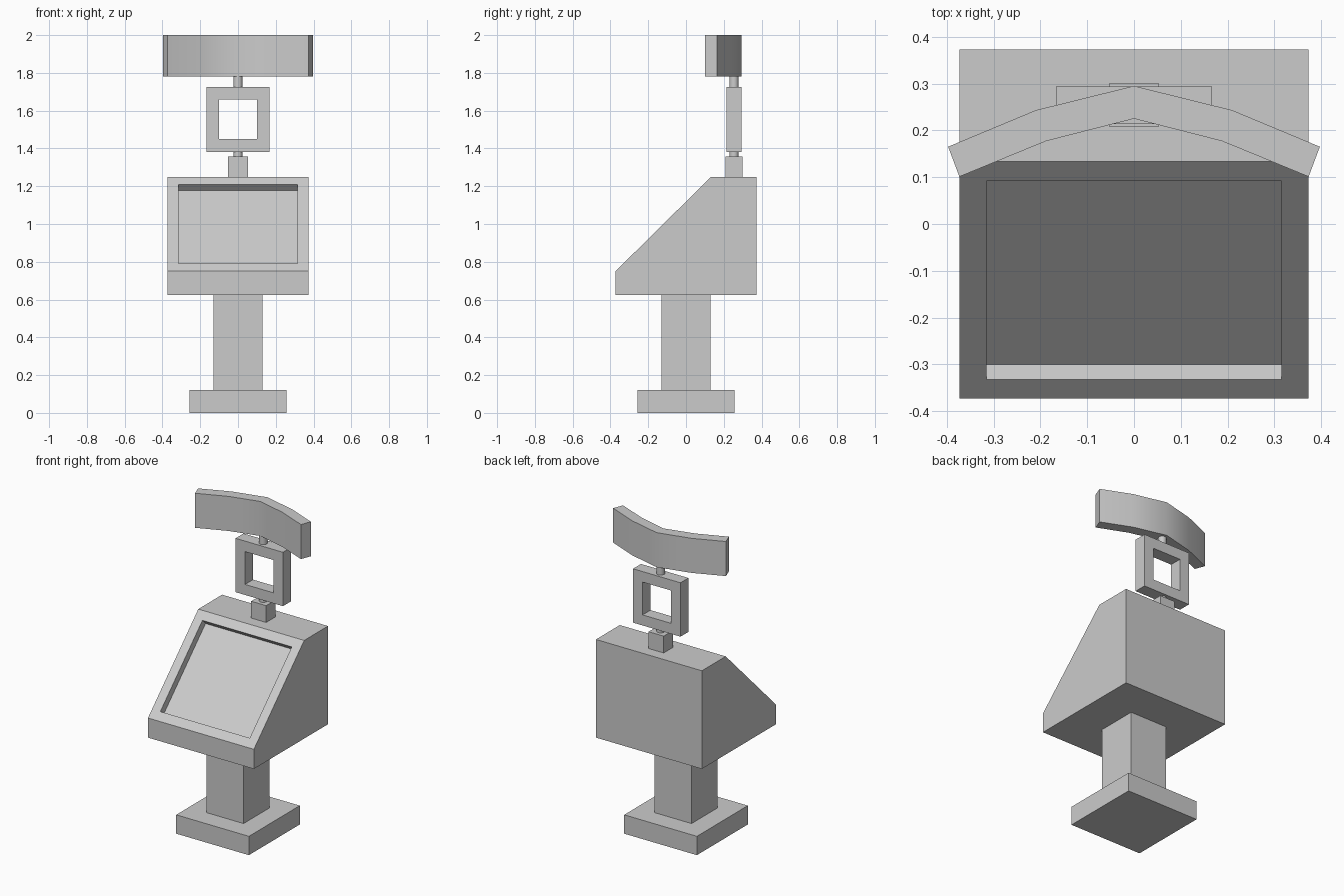
import bpy, bmesh
from mathutils import Vector

if "Cube" in bpy.data.objects:
    bpy.data.objects.remove(bpy.data.objects["Cube"])


def finish(name, bm):
    bmesh.ops.recalc_face_normals(bm, faces=bm.faces[:])
    mesh = bpy.data.meshes.new(name)
    bm.to_mesh(mesh)
    bm.free()
    obj = bpy.data.objects.new(name, mesh)
    bpy.context.collection.objects.link(obj)
    return obj


def prism(points, offset):
    """Extrude a closed 3D outline along offset."""
    bm = bmesh.new()
    face = bm.faces.new([bm.verts.new(p) for p in points])
    res = bmesh.ops.extrude_face_region(bm, geom=[face], use_keep_orig=True)
    verts = [g for g in res["geom"] if isinstance(g, bmesh.types.BMVert)]
    bmesh.ops.translate(bm, verts=verts, vec=offset)
    bmesh.ops.recalc_face_normals(bm, faces=bm.faces[:])
    return bm


def box(hx, y0, y1, z0, z1):
    return prism([(-hx, y0, z0), (hx, y0, z0), (hx, y1, z0), (-hx, y1, z0)], (0, 0, z1 - z0))


def smooth(obj, angle):
    bpy.ops.object.select_all(action='DESELECT')
    bpy.context.view_layer.objects.active = obj
    obj.select_set(True)
    bpy.ops.object.shade_smooth_by_angle(angle=angle)


# Foot, column and neck block
finish("base_plate", box(0.256, -0.256, 0.256, 0, 0.12))
finish("column", box(0.131, -0.131, 0.131, 0.12, 0.625))
finish("neck_block", box(0.053, 0.208, 0.30, 1.25, 1.357))

# Sloped console with recessed screen
profile = [(-0.373, 0.625), (0.373, 0.625), (0.373, 1.25), (0.133, 1.25), (-0.373, 0.75)]
bm = prism([(-0.373, y, z) for y, z in profile], (0.746, 0, 0))
bm.normal_update()
slope = next(f for f in bm.faces if f.normal.y < -0.3 and f.normal.z > 0.3)
inward = -0.045 * Vector(slope.normal)
bmesh.ops.inset_individual(bm, faces=[slope], thickness=0.058, use_even_offset=True)
floor = bmesh.ops.extrude_discrete_faces(bm, faces=[slope])["faces"][0]
bmesh.ops.translate(bm, verts=floor.verts[:], vec=inward)
finish("console", bm)

# Square ring: inset front and back, then bridge the openings
bm = box(0.167, 0.214, 0.294, 1.382, 1.725)
bm.normal_update()
caps = [f for f in bm.faces if abs(f.normal.y) > 0.9]
bmesh.ops.inset_individual(bm, faces=caps, thickness=0.067, use_even_offset=True)
rims = [e for f in caps for e in f.edges]
bmesh.ops.delete(bm, geom=caps, context='FACES_ONLY')
bmesh.ops.bridge_loops(bm, edges=rims)
finish("square_ring", bm)

# Round pins below and above the ring
for name, z0, z1 in (("lower_pin", 1.35, 1.385), ("upper_pin", 1.72, 1.785)):
    bpy.ops.mesh.primitive_cylinder_add(vertices=16, radius=0.024, depth=z1 - z0,
                                        location=(0, 0.254, (z0 + z1) / 2))
    pin = bpy.context.object
    pin.name = name
    smooth(pin, 0.6)

# Bent header sign, mirrored outline
back = [(0.21, 0.243), (0.397, 0.165)]
front = [(0.373, 0.101), (0.188, 0.177)]
half = back + front
outline = [(0, 0.295)] + half + [(0, 0.225)] + [(-x, y) for x, y in reversed(half)]
smooth(finish("header_sign", prism([(x, y, 1.78) for x, y in outline], (0, 0, 0.22))), 0.55)
